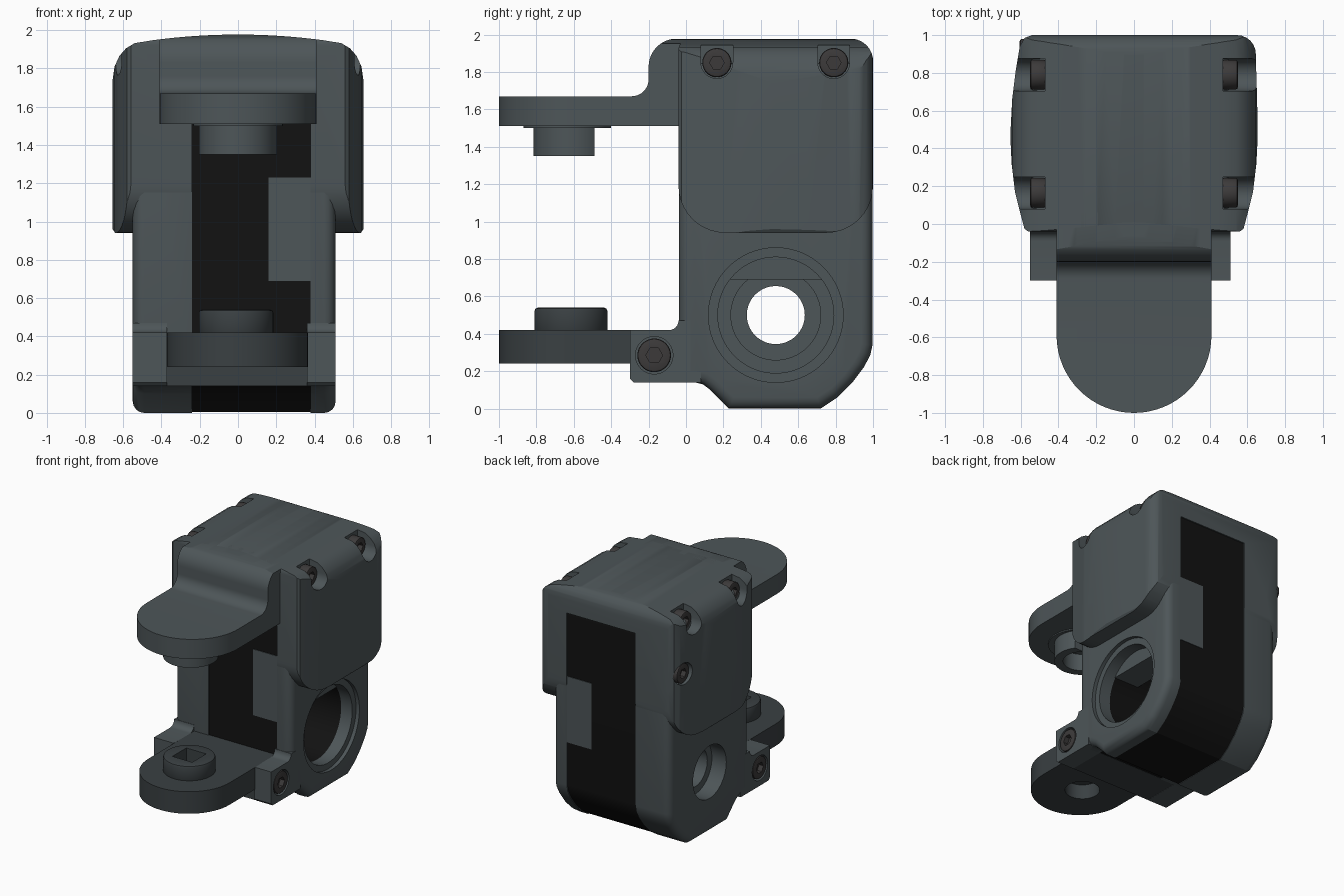
import bpy, bmesh, math
from mathutils import Vector

if "Cube" in bpy.data.objects:
    bpy.data.objects.remove(bpy.data.objects["Cube"])


def material(name, r, g, b):
    m = bpy.data.materials.new(name)
    m.diffuse_color = (r, g, b, 1)
    m.use_nodes = True
    m.node_tree.nodes["Principled BSDF"].inputs["Base Color"].default_value = m.diffuse_color
    return m


GREY = material("housing_grey", 0.075, 0.092, 0.098)
DARK = material("dark_grey", 0.042, 0.051, 0.055)
BLACK = material("insert_black", 0.006, 0.006, 0.006)
STEEL = material("screw_steel", 0.045, 0.042, 0.042)


def arc(cx, cy, r, a0, a1, n=10):
    return [(cx + r * math.cos(math.radians(a0 + (a1 - a0) * i / n)),
             cy + r * math.sin(math.radians(a0 + (a1 - a0) * i / n))) for i in range(n + 1)]


def prism(name, pts, axis, a, b, mat=GREY):
    """Extrude a 2D outline along an axis: x uses (y,z), y uses (x,z), z uses (x,y)."""
    place = {'x': lambda p, t: (t, p[0], p[1]),
             'y': lambda p, t: (p[0], t, p[1]),
             'z': lambda p, t: (p[0], p[1], t)}[axis]
    bm = bmesh.new()
    lo = [bm.verts.new(place(p, a)) for p in pts]
    hi = [bm.verts.new(place(p, b)) for p in pts]
    bm.faces.new(lo)
    bm.faces.new(hi)
    n = len(pts)
    for i in range(n):
        bm.faces.new((lo[i], lo[(i + 1) % n], hi[(i + 1) % n], hi[i]))
    bmesh.ops.recalc_face_normals(bm, faces=bm.faces)
    me = bpy.data.meshes.new(name)
    bm.to_mesh(me)
    bm.free()
    ob = bpy.data.objects.new(name, me)
    bpy.context.collection.objects.link(ob)
    me.materials.append(mat)
    return ob


def box(name, x0, x1, y0, y1, z0, z1, mat=GREY):
    return prism(name, [(x0, y0), (x1, y0), (x1, y1), (x0, y1)], 'z', z0, z1, mat)


def disc(name, u, v, r, axis, a, b, mat=GREY, n=48):
    return prism(name, arc(u, v, r, 0, 360 - 360 / n, n - 1), axis, a, b, mat)


def apply(ob, mod):
    bpy.context.view_layer.objects.active = ob
    bpy.ops.object.modifier_apply(modifier=mod.name)


def boolean(ob, cutter, op='DIFFERENCE'):
    m = ob.modifiers.new("bool", 'BOOLEAN')
    m.operation, m.solver, m.object = op, 'EXACT', cutter
    apply(ob, m)
    bpy.data.objects.remove(cutter, do_unlink=True)


def bevel(ob, w, seg=3):
    m = ob.modifiers.new("bevel", 'BEVEL')
    m.width, m.segments, m.limit_method = w, seg, 'ANGLE'
    m.angle_limit = math.radians(50)
    m.use_clamp_overlap = False
    apply(ob, m)


def slot():
    return box("slot_cutter", -0.24, 0.38, -0.3, 1.3, -0.2, 1.75)


def screw(name, side, x0, x1, y, z, r):
    """Socket head screw facing outwards on one side."""
    s = disc(name, y, z, r, 'x', side * x0, side * x1, STEEL, 32)
    bevel(s, 0.012, 2)
    boolean(s, disc("hex", y, z, r * 0.5, 'x', side * (x1 - 0.04), side * (x1 + 0.1), STEEL, 6))


# Main housing: side profile, slotted through the middle
body_pts = ([(-0.037, 1.85), (-0.037, 0.14), (0.05, 0.14), (0.09, 0.13), (0.13, 0.1), (0.23, 0), (0.72, 0)]
            + [(0.81, 0.06), (0.89, 0.14), (0.95, 0.22), (0.985, 0.285), (0.997, 0.34), (0.997, 1.85)])
body = prism("housing", body_pts, 'x', -0.55, 0.51)
bevel(body, 0.06, 4)
boolean(body, slot())

# Stepped shaft hole through both walls
for r, a, b in ((0.36, 0.48, 0.7), (0.31, 0.3, 0.7), (0.155, -0.8, 0.0), (0.215, -0.8, -0.42), (0.24, -0.29, 0.0)):
    boolean(body, disc("hole_cutter", 0.48, 0.5, r, 'x', a, b, n=64))

# Black insert filling the slot, with the side block
ins_pts = [(0.48 + (y - 0.48) * 0.985, 0.004 + z * 0.99) for y, z in body_pts]
insert = prism("slot_insert", ins_pts, 'x', -0.24, 0.38, BLACK)
boolean(insert, disc("hole_cutter", 0.48, 0.5, 0.31, 'x', -0.5, 0.6, n=64))
box("side_block", 0.16, 0.385, -0.034, 0.994, 0.69, 1.23)


# Cap: intersection of plan, front and side outlines
def front_outline():
    half = [(0.635, 0.93), (0.655, 0.96), (0.655, 1.74), (0.645, 1.81), (0.62, 1.865), (0.585, 1.905), (0.54, 1.932)]
    top = [(x / 20, 1.977 - 0.15 * (x / 20) ** 2) for x in range(9, -10, -1)]
    return prism("front_outline", half + top + [(-x, z) for x, z in reversed(half)], 'y', -1.5, 1.5)


right = [(0.56, -0.04), (0.58, -0.025), (0.60, 0.05), (0.63, 0.17), (0.648, 0.32), (0.655, 0.46), (0.652, 0.65), (0.645, 0.88)]
left = [(-0.54, 1.0), (-0.58, 0.985), (-0.605, 0.94), (-0.625, 0.82), (-0.645, 0.66), (-0.655, 0.47),
        (-0.648, 0.32), (-0.63, 0.17), (-0.60, 0.05), (-0.58, -0.025), (-0.56, -0.04)]
cap = prism("cap", right + arc(0.545, 0.9, 0.1, 0, 90, 6) + left, 'z', 0.8, 2.2)
boolean(cap, front_outline(), 'INTERSECT')
side_pts = (arc(0.21, 1.19, 0.25, 180, 270) + arc(0.75, 1.19, 0.25, 270, 360)
            + arc(0.88, 1.858, 0.12, 0, 90) + arc(0.02, 1.918, 0.06, 90, 180))
boolean(cap, prism("side_outline", side_pts, 'x', -1, 1), 'INTERSECT')
boolean(cap, slot())

# Cap screws in pockets open to the top
for side in (-1, 1):
    for i, y in enumerate((0.165, 0.79)):
        pocket = arc(y, 1.85, 0.085, 180, 360, 16) + [(y + 0.085, 2.2), (y - 0.085, 2.2)]
        boolean(cap, prism("pocket", pocket, 'x', side * 0.47, side * 0.9))
        screw("cap_screw", side, 0.465, 0.55, y, 1.85, 0.078)
boolean(cap, disc("pocket", 0.9, 1.48, 0.088, 'x', -0.9, -0.52))
screw("rear_side_screw", -1, 0.515, 0.605, 0.9, 1.48, 0.08)

# Upper arm: stepped side profile with a rounded end
arm_pts = ([(0.06, 1.51), (0.06, 1.978)] + arc(-0.05, 1.828, 0.15, 90, 180)
           + arc(-0.29, 1.76, 0.09, 0, -90) + [(-1.1, 1.67), (-1.1, 1.51)])
arm = prism("upper_arm", arm_pts, 'x', -0.6, 0.6)
boolean(arm, prism("arm_plan", [(0.41, 0.3), (-0.41, 0.3)] + arc(0, -0.59, 0.41, 180, 360, 32), 'z', 1.2, 2.3), 'INTERSECT')
boolean(arm, front_outline(), 'INTERSECT')

# Upper pin: flange and open half socket
disc("upper_flange", 0, -0.635, 0.235, 'z', 1.5, 1.515)
pin = disc("upper_pin", 0, -0.61, 0.205, 'z', 1.35, 1.505)
boolean(pin, box("flat_cutter", -0.5, 0.5, -0.49, 0, 1.2, 1.6))
boolean(pin, disc("pin_bore", 0, -0.61, 0.14, 'z', 1.2, 1.49))

# Lower arm with boss, square socket and bore below
lower = prism("lower_arm", [(0.365, 0.0), (-0.37, 0.0)] + arc(-0.002, -0.632, 0.367, 180, 360, 32), 'z', 0.24, 0.42, DARK)
boss = disc("lower_boss", -0.01, -0.615, 0.195, 'z', 0.40, 0.54, DARK)
bevel(boss, 0.018, 2)
boolean(boss, box("square_cutter", -0.1, 0.08, -0.705, -0.525, 0.43, 0.7))
boolean(lower, disc("bore_cutter", -0.01, -0.615, 0.13, 'z', 0.1, 0.36))

# Clamp ears, crossbar and their screws
ear_pts = ([(-0.3, 0.16), (-0.28, 0.14), (0.08, 0.14), (0.08, 0.47)]
           + arc(-0.09, 0.47, 0.05, 0, -90, 6) + [(-0.3, 0.42)])
for side, inner, outer in ((-1, 0.37, 0.55), (1, 0.36, 0.51)):
    ear = prism("clamp_ear", ear_pts, 'x', side * inner, side * outer)
    boolean(ear, disc("ear_pocket", -0.17, 0.285, 0.1, 'x', side * (outer - 0.08), side * (outer + 0.2)))
    screw("ear_screw", side, outer - 0.085, outer, -0.17, 0.285, 0.09)
box("crossbar", -0.38, 0.38, -0.28, 0.03, 0.141, 0.245, DARK)

# Smooth shading with sharp edges kept
for ob in bpy.context.scene.objects:
    bpy.ops.object.select_all(action='DESELECT')
    ob.select_set(True)
    bpy.context.view_layer.objects.active = ob
    bpy.ops.object.shade_smooth_by_angle(angle=math.radians(30))
